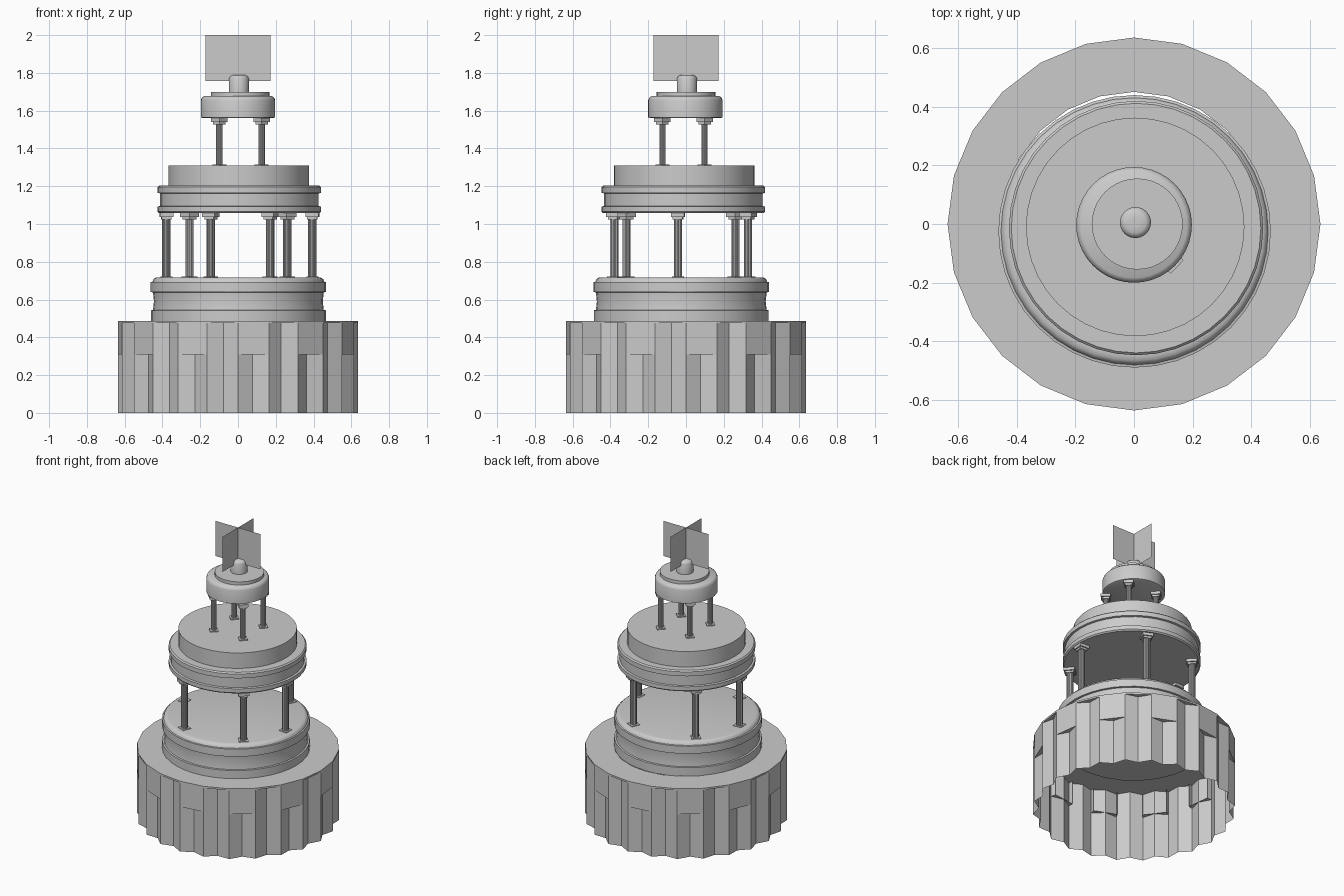
import bpy, bmesh, math
from math import sin, cos, radians, pi, atan2

if "Cube" in bpy.data.objects:
    bpy.data.objects.remove(bpy.data.objects["Cube"])


def finish(name, bm, angle=None):
    bmesh.ops.recalc_face_normals(bm, faces=bm.faces[:])
    mesh = bpy.data.meshes.new(name)
    bm.to_mesh(mesh)
    bm.free()
    ob = bpy.data.objects.new(name, mesh)
    bpy.context.collection.objects.link(ob)
    if angle is not None:
        bpy.ops.object.select_all(action='DESELECT')
        ob.select_set(True)
        bpy.context.view_layer.objects.active = ob
        bpy.ops.object.shade_smooth_by_angle(angle=radians(angle))
    return ob


def ring(bm, n, radius, z, cx=0, cy=0):
    """Ring of vertices; radius is a number or a function of the index."""
    r = radius if callable(radius) else (lambda i: radius)
    return [bm.verts.new((cx + r(i) * cos(2 * pi * i / n),
                          cy + r(i) * sin(2 * pi * i / n), z)) for i in range(n)]


def bridge(bm, a, b):
    n = len(a)
    for i in range(n):
        bm.faces.new((a[i], a[(i + 1) % n], b[(i + 1) % n], b[i]))


def lathe(name, profile, centre=(0, 0), n=40):
    """Closed turned solid from (radius, z) points, bottom to top."""
    bm = bmesh.new()
    rings = [ring(bm, n, r, z, *centre) for r, z in profile]
    for a, b in zip(rings, rings[1:]):
        bridge(bm, a, b)
    bm.faces.new(rings[0])
    bm.faces.new(rings[-1])
    return finish(name, bm, 40)


# Pleated base wall: open, thin, zigzag
R = 0.635
zigzag = lambda i: R if i % 2 == 0 else 0.597
bm = bmesh.new()
bridge(bm, ring(bm, 48, zigzag, 0), ring(bm, 48, zigzag, 0.475))
finish("base_wall", bm)

# Base top plate: 24-sided ring with a thin edge
bm = bmesh.new()
loops = [ring(bm, 24, r, z) for r, z in
         ((0.45, 0.475), (R, 0.475), (R, 0.487), (0.45, 0.487))]
for a, b in zip(loops, loops[1:]):
    bridge(bm, a, b)
finish("base_top_plate", bm)

# Flat panels on every second side of the base
bm = bmesh.new()
for k in range(0, 24, 2):
    a0, a1 = radians(15 * k), radians(15 * k + 15)
    # on the front (-y) side the panels start at the centre line
    vs = [bm.verts.new((r * cos(a), r * sin(a), z))
          for z in (0.31, 0.485) for r, a in ((R, a0), (R, a1), (0.6, a1), (0.6, a0))]
    for f in ((0, 1, 5, 4), (1, 2, 6, 5), (3, 0, 4, 7), (0, 3, 2, 1), (4, 5, 6, 7)):
        bm.faces.new([vs[i] for i in f])
finish("base_panels", bm)

# Lower drum with foot moulding, waist and rounded rim
lathe("lower_drum", [
    (0.463, 0.483), (0.463, 0.543), (0.452, 0.545), (0.447, 0.59), (0.452, 0.638),
    (0.464, 0.64), (0.464, 0.692), (0.455, 0.694), (0.45, 0.707), (0.44, 0.715),
    (0.425, 0.718)], (0.002, -0.025))

# Middle drum: entablature bands and raised flat-topped drum
C2 = (0.007, -0.014)
lathe("middle_entablature", [
    (0.36, 1.057), (0.425, 1.057), (0.433, 1.065), (0.433, 1.092), (0.42, 1.095),
    (0.42, 1.162), (0.433, 1.165), (0.433, 1.195), (0.425, 1.203), (0.36, 1.203)], C2)
lathe("middle_drum", [(0.372, 1.19), (0.372, 1.31)], (0.004, -0.01))

# Upper drum, its cap disc and the round-topped spindle
lathe("upper_drum", [
    (0.185, 1.56), (0.197, 1.565), (0.197, 1.655), (0.192, 1.668), (0.18, 1.677)],
    (0, -0.003))
lathe("upper_cap", [(0.155, 1.67), (0.155, 1.699)], (0.011, 0))
lathe("spindle", [
    (0.053, 1.69), (0.053, 1.77), (0.047, 1.782), (0.035, 1.788), (0.012, 1.788)],
    (0.005, 0.005), 24)


def box(bm, x, y, z0, z1, w, ang):
    h = w / math.sqrt(2)
    lo, hi = ([bm.verts.new((x + h * cos(ang + pi / 4 + k * pi / 2),
                             y + h * sin(ang + pi / 4 + k * pi / 2), z))
               for k in range(4)] for z in (z0, z1))
    bridge(bm, lo, hi)
    bm.faces.new(lo)
    bm.faces.new(hi)


def column(name, x, y, z0, z1, r, w):
    """Fluted shaft with a square foot and a stepped capital."""
    bm = bmesh.new()
    flute = lambda i: r if i % 2 == 0 else r * 0.85
    bridge(bm, ring(bm, 20, flute, z0, x, y), ring(bm, 20, flute, z1 - 0.01, x, y))
    ang = atan2(y + 0.015, x - 0.01)
    box(bm, x, y, z0, z0 + 0.006, w * 0.85, ang)
    box(bm, x, y, z1 - 0.03, z1 - 0.017, w * 0.75, ang)
    box(bm, x, y, z1 - 0.017, z1 + 0.003, w, ang)
    finish(name, bm)


# Six lower columns, unevenly spaced round the drum
for i, deg in enumerate((-3, -49, -113, -177, 133, 65)):
    a = radians(deg)
    column(f"lower_column_{i + 1}", 0.007 + 0.387 * cos(a), -0.022 + 0.387 * sin(a),
           0.716, 1.055, 0.022, 0.07)

# Four upper columns
for i in range(4):
    a = radians(45 + 90 * i)
    column(f"upper_column_{i + 1}", 0.013 + 0.158 * cos(a), -0.013 + 0.158 * sin(a),
           1.31, 1.558, 0.017, 0.062)

# Two crossed flat vanes on top
bm = bmesh.new()
for dx, dy in ((0.172, 0), (0, 0.172)):
    bm.faces.new([bm.verts.new((s * dx, s * dy, z))
                  for s, z in ((-1, 1.757), (1, 1.757), (1, 2.0), (-1, 2.0))])
finish("top_vanes", bm)
